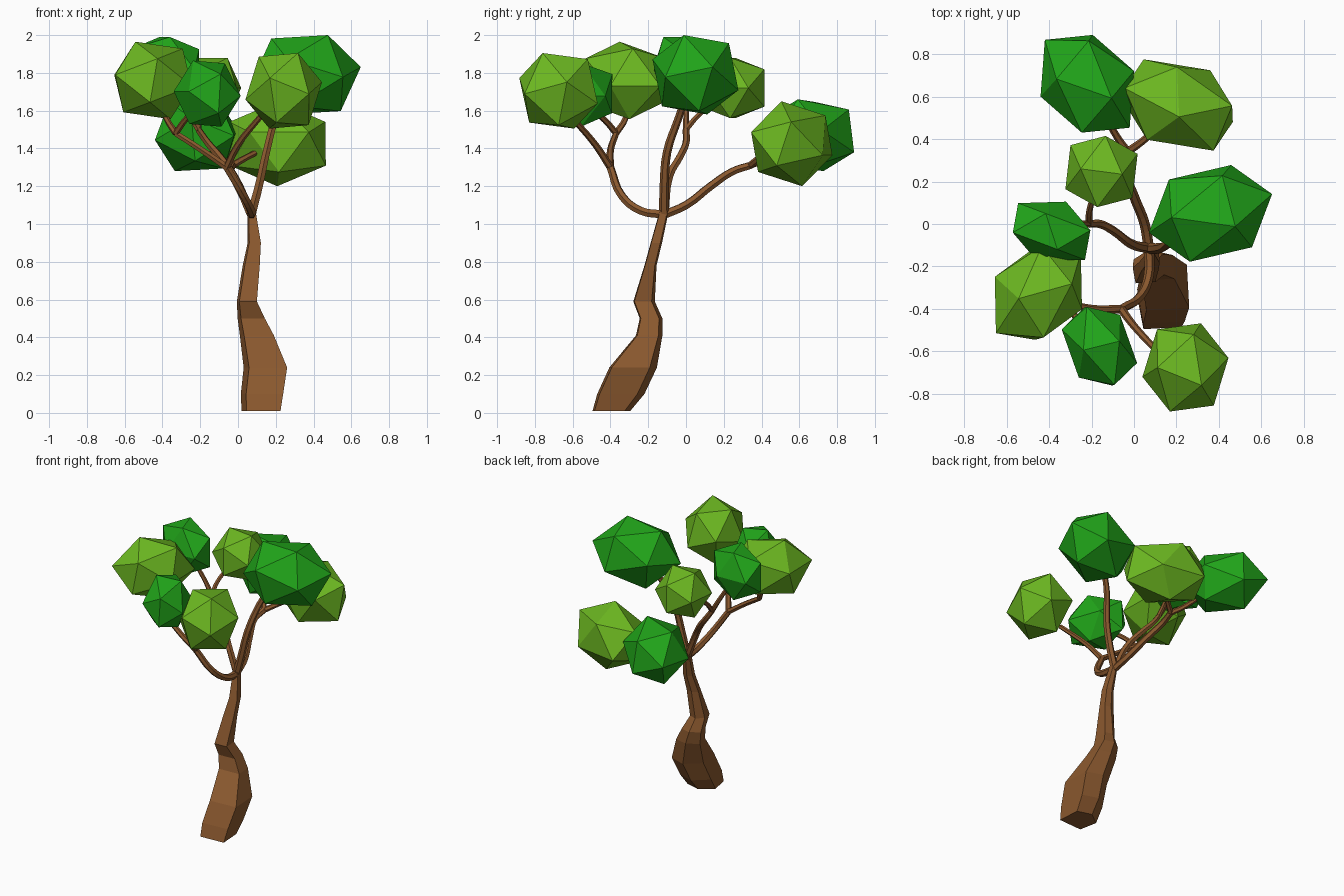
import bpy, bmesh
from math import radians, pi, sqrt
from mathutils import Matrix, Vector, Euler

if "Cube" in bpy.data.objects:
    bpy.data.objects.remove(bpy.data.objects["Cube"])


def material(name, rgb):
    m = bpy.data.materials.new(name)
    m.diffuse_color = (*rgb, 1)
    m.use_nodes = True
    m.node_tree.nodes["Principled BSDF"].inputs["Base Color"].default_value = m.diffuse_color
    return m


BARK = material("bark", (0.26, 0.10, 0.028))
LIGHT = material("light_leaf", (0.15, 0.48, 0.015))
DARK = material("dark_leaf", (0.015, 0.38, 0.010))


def add_mesh(name, bm, mat):
    bmesh.ops.recalc_face_normals(bm, faces=bm.faces)
    me = bpy.data.meshes.new(name)
    bm.to_mesh(me)
    bm.free()
    me.materials.append(mat)
    ob = bpy.data.objects.new(name, me)
    bpy.context.collection.objects.link(ob)
    return ob


# Trunk: five-sided rings (z, centre x, centre y, half width x, half width y)
SECTION = [(-.75, -1), (1, -.9), (.9, .7), (-.1, 1), (-1, .3)]
RINGS = [
    (0.01, .122, -.395, .103, .100),
    (0.10, .127, -.345, .112, .125),
    (0.24, .145, -.280, .115, .126),
    (0.41, .100, -.195, .090, .070),
    (0.50, .070, -.185, .072, .060),
    (0.59, .047, -.222, .053, .057),
    (0.78, .070, -.188, .045, .032),
    (0.90, .086, -.157, .035, .030),
    (1.07, .072, -.115, .021, .024),
]
bm = bmesh.new()
loops = [[bm.verts.new((cx + rx * u, cy + ry * v, z)) for u, v in SECTION]
         for z, cx, cy, rx, ry in RINGS]
n = len(SECTION)
for a, b in zip(loops, loops[1:]):
    for i in range(n):
        j = (i + 1) % n
        bm.faces.new((a[i], a[j], b[j], b[i]))
bm.faces.new(loops[0][::-1])
bm.faces.new(loops[-1])
add_mesh("trunk", bm, BARK)


# Branches: tapered tubes along smooth curves
def branch(name, pts, r0, r1):
    cu = bpy.data.curves.new(name, 'CURVE')
    cu.dimensions = '3D'
    cu.bevel_depth = 1.0
    cu.bevel_resolution = 1
    cu.resolution_u = 4
    cu.use_fill_caps = True
    sp = cu.splines.new('BEZIER')
    sp.bezier_points.add(len(pts) - 1)
    for i, (bp, co) in enumerate(zip(sp.bezier_points, pts)):
        bp.co = co
        bp.handle_left_type = bp.handle_right_type = 'AUTO'
        bp.radius = r0 + (r1 - r0) * i / (len(pts) - 1)
    sp.use_smooth = False
    cu.materials.append(BARK)
    ob = bpy.data.objects.new(name, cu)
    bpy.context.collection.objects.link(ob)


FORK = (.07, -.115, 1.05)
BACK = (-.03, .34, 1.31)
LEFT = (-.21, 0, 1.50)
FRONT = (-.06, -.40, 1.30)
TWIG = (-.33, -.37, 1.48)
branch("back_branch", [FORK, (.05, 0, 1.10), (0, .13, 1.20), (-.04, .25, 1.28), BACK], .025, .021)
branch("back_twig_right", [BACK, (.04, .39, 1.35), (.12, .46, 1.39)], .019, .015)
branch("back_twig_left", [BACK, (-.08, .41, 1.34), (-.14, .52, 1.40)], .019, .015)
branch("right_branch", [FORK, (.11, -.115, 1.20), (.15, -.10, 1.38), (.20, -.04, 1.56),
                        (.26, .00, 1.68)], .027, .018)
branch("left_branch", [FORK, (-.02, -.09, 1.25), (-.10, -.03, 1.36), (-.16, 0, 1.43), LEFT], .024, .018)
branch("left_twig_back", [LEFT, (-.21, .06, 1.57), (-.18, .16, 1.66)], .017, .013)
branch("left_twig_up", [LEFT, (-.27, 0, 1.60), (-.34, -.02, 1.72)], .017, .013)
branch("front_branch", [FORK, (.07, -.24, 1.07), (.03, -.34, 1.15), FRONT], .025, .021)
branch("front_twig_right", [FRONT, (.00, -.48, 1.42), (.12, -.61, 1.57)], .020, .015)
branch("front_side_branch", [FRONT, (-.19, -.40, 1.39), TWIG], .020, .017)
branch("front_twig_left", [TWIG, (-.38, -.32, 1.56), (-.41, -.31, 1.64)], .017, .014)
branch("front_twig_middle", [TWIG, (-.28, -.43, 1.55), (-.21, -.52, 1.62)], .017, .014)


# Foliage: stretched icosahedra fitted to a centre and overall size;
# skew stretches them along a horizontal diagonal
G = (1 + sqrt(5)) / 2
ICO = [Vector(v) for a in (-1, 1) for b in (-1, 1)
       for v in ((0, a, b * G), (a, b * G, 0), (a * G, 0, b))]


def leaf_clump(name, centre, size, turn, quarter, skew, mat):
    rot = Euler([radians(t) for t in turn]).to_matrix()
    if quarter:
        rot = rot @ Matrix.Rotation(pi / 2, 3, 'Z')
    shear = Matrix(((1, skew, 0), (skew, 1, 0), (0, 0, 1)))
    pts = [shear @ rot @ v for v in ICO]
    half = [max(p[k] for p in pts) for k in range(3)]
    bm = bmesh.new()
    for p in pts:
        bm.verts.new([centre[k] + p[k] / half[k] * size[k] / 2 for k in range(3)])
    bmesh.ops.convex_hull(bm, input=bm.verts)
    add_mesh(name, bm, mat)


leaf_clump("leaves_back_left", (-.22, .66, 1.47), (.44, .46, .38), (-15, 24, 12), False, -.12, DARK)
leaf_clump("leaves_back_right", (.21, .56, 1.425), (.51, .43, .45), (-18, 0, -5), False, -.12, LIGHT)
leaf_clump("leaves_back_middle", (-.153, .247, 1.72), (.34, .335, .32), (0, 0, -7), True, 0, LIGHT)
leaf_clump("leaves_right", (.36, .05, 1.79), (.58, .455, .42), (12, -4, -14), True, .08, DARK)
leaf_clump("leaves_left", (-.388, -.035, 1.82), (.365, .28, .34), (0, 0, 8), False, -.10, DARK)
leaf_clump("leaves_front_left", (-.45, -.325, 1.76), (.41, .44, .41), (0, 9, 8), True, .12, LIGHT)
leaf_clump("leaves_front_middle", (-.163, -.575, 1.69), (.355, .37, .35), (0, 4, 18), True, -.13, DARK)
leaf_clump("leaves_front_right", (.242, -.675, 1.705), (.405, .415, .40), (-8, 20, 7), False, 0, LIGHT)
